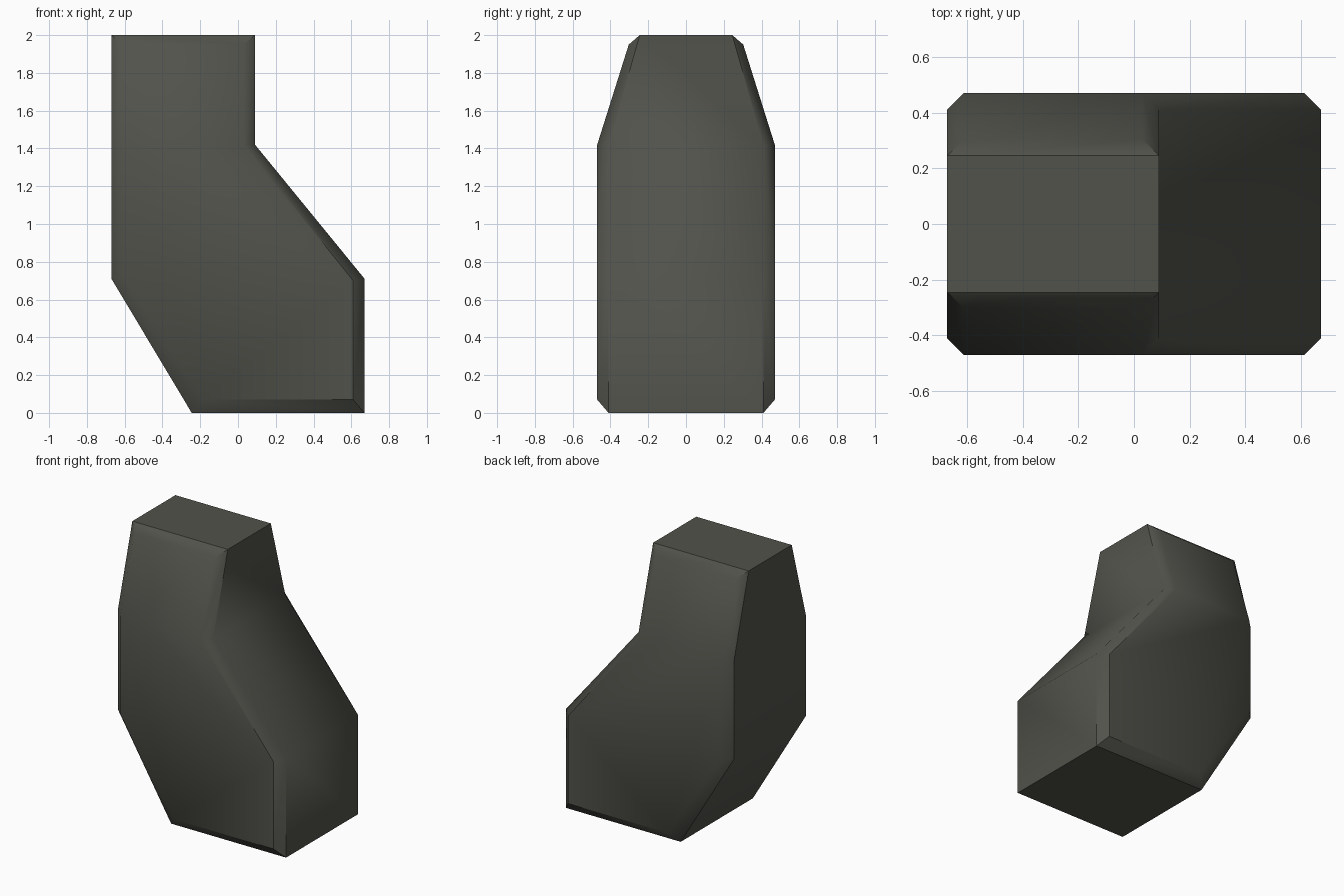
import bpy, bmesh, math

if "Cube" in bpy.data.objects:
    bpy.data.objects.remove(bpy.data.objects["Cube"])

# (x, z, half depth) around the rim, and around the raised flat side panel
RIM = [(-0.67, 0.71, 0.41), (-0.67, 1.42, 0.41), (-0.67, 2.0, 0.245), (0.09, 2.0, 0.245),
       (0.09, 1.42, 0.41), (0.67, 0.71, 0.41), (0.67, 0.0, 0.41), (-0.245, 0.0, 0.41)]
PANEL = [(-0.61, 0.72, 0.47), (-0.61, 1.42, 0.47), (-0.61, 1.95, 0.303), (0.03, 1.95, 0.303),
         (0.03, 1.42, 0.47), (0.61, 0.70, 0.47), (0.61, 0.07, 0.47), (-0.18, 0.07, 0.47)]

bm = bmesh.new()


def ring(points, side):
    return [bm.verts.new((x, side * y, z)) for x, z, y in points]


def bridge(a, b):
    for i in range(len(a)):
        j = (i + 1) % len(a)
        bm.faces.new((a[i], a[j], b[j], b[i]))


# bent block: outer walls, chamfered rims, side panels with tapered upper part
rims = [ring(RIM, s) for s in (-1, 1)]
bridge(*rims)
for rim, side in zip(rims, (-1, 1)):
    p = ring(PANEL, side)
    bridge(rim, p)
    bm.faces.new(p[1:5])
    bm.faces.new([p[0], p[1]] + p[4:])
bmesh.ops.recalc_face_normals(bm, faces=bm.faces)

mesh = bpy.data.meshes.new("bent_block")
bm.to_mesh(mesh)
bm.free()
block = bpy.data.objects.new("bent_block", mesh)
bpy.context.collection.objects.link(block)

# dark olive grey
mat = bpy.data.materials.new("dark_grey")
mat.diffuse_color = (0.085, 0.085, 0.072, 1)
mat.use_nodes = True
mat.node_tree.nodes["Principled BSDF"].inputs["Base Color"].default_value = mat.diffuse_color
mesh.materials.append(mat)

# soft shading over shallow bends, sharp chamfers
bpy.context.view_layer.objects.active = block
block.select_set(True)
bpy.ops.object.shade_smooth_by_angle(angle=math.radians(40))
